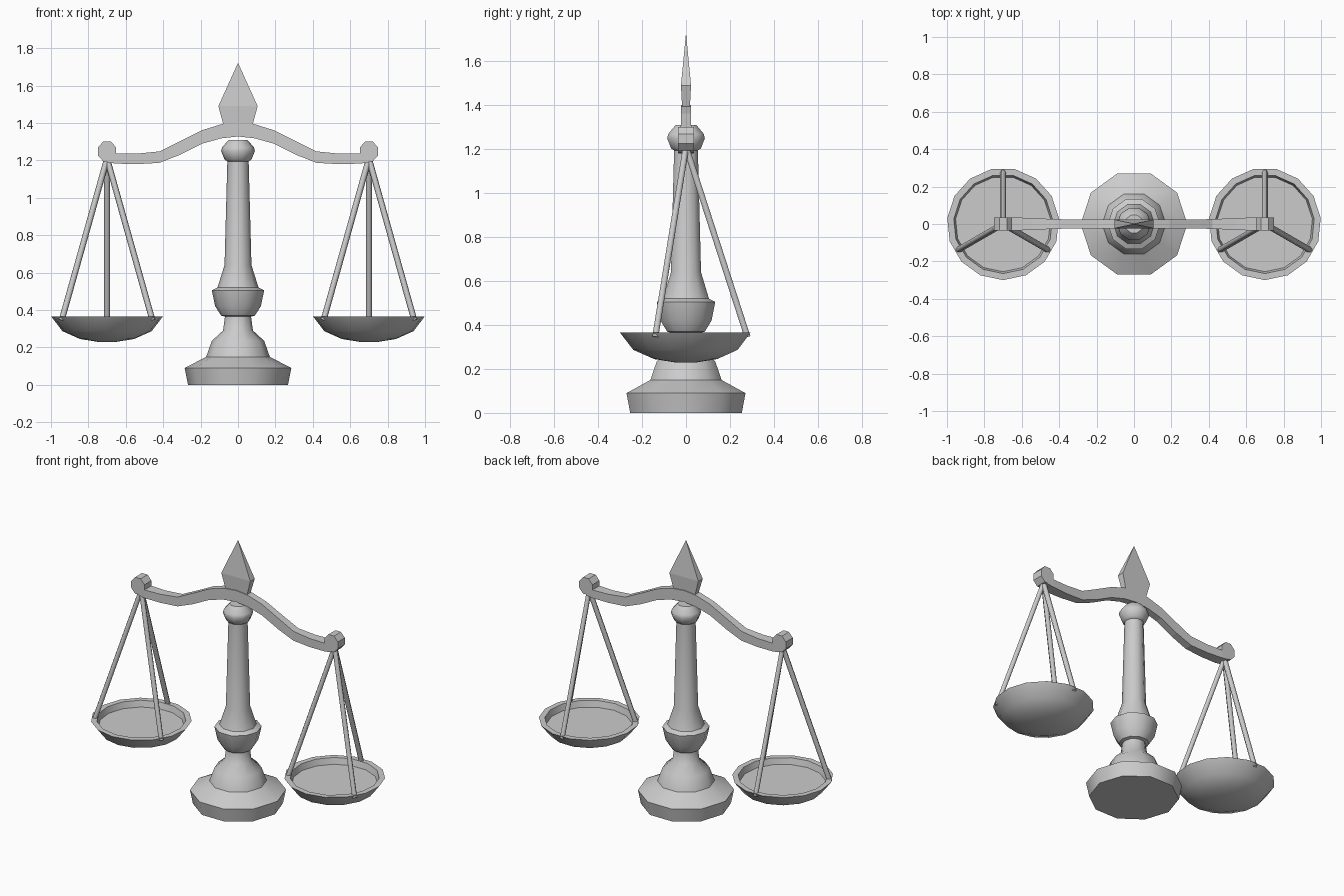
import bpy, bmesh, math
from mathutils import Vector

if "Cube" in bpy.data.objects:
    bpy.data.objects.remove(bpy.data.objects["Cube"])


def make(name, bm, angle=None):
    bmesh.ops.recalc_face_normals(bm, faces=bm.faces)
    me = bpy.data.meshes.new(name)
    bm.to_mesh(me)
    bm.free()
    ob = bpy.data.objects.new(name, me)
    bpy.context.collection.objects.link(ob)
    if angle:
        bpy.ops.object.select_all(action='DESELECT')
        ob.select_set(True)
        bpy.context.view_layer.objects.active = ob
        bpy.ops.object.shade_smooth_by_angle(angle=math.radians(angle))
    return ob


def loft(bm, rings):
    """Skin a list of equal-length point rings and cap both ends."""
    vs = [[bm.verts.new(p) for p in r] for r in rings]
    n = len(vs[0])
    for a, b in zip(vs, vs[1:]):
        for i in range(n):
            j = (i + 1) % n
            bm.faces.new((a[i], a[j], b[j], b[i]))
    bm.faces.new(vs[0][::-1])
    bm.faces.new(vs[-1])


def lathe(name, profile, sides, start, cx=0, angle=40):
    bm = bmesh.new()
    step = 2 * math.pi / sides
    loft(bm, [[(cx + r * math.cos(start + i * step), r * math.sin(start + i * step), z)
               for i in range(sides)] for r, z in profile])
    return make(name, bm, angle)


def rod(name, a, b, r, sides=6):
    a, b = Vector(a), Vector(b)
    q = (b - a).to_track_quat('Z', 'Y')
    ring = [q @ Vector((r * math.cos(t * math.tau / sides), r * math.sin(t * math.tau / sides), 0))
            for t in range(sides)]
    bm = bmesh.new()
    loft(bm, [[a + p for p in ring], [b + p for p in ring]])
    return make(name, bm, 61)


# Turned base and column
lathe("column", [(.267, 0), (.285, .09), (.17, .15), (.14, .235), (.08, .29), (.07, .365),
                 (.09, .37), (.122, .42), (.14, .505), (.11, .52), (.072, .64), (.057, 1.195),
                 (.072, 1.205), (.09, 1.25), (.085, 1.27), (.05, 1.31)], 10, 0)

# Curved beam: x, top z, bottom z, half depth
half = [(.09, 1.393, 1.318, .023), (.19, 1.362, 1.29, .023), (.31, 1.302, 1.23, .024),
        (.42, 1.248, 1.187, .026), (.54, 1.236, 1.18, .031), (.655, 1.236, 1.183, .036),
        (.70, 1.24, 1.19, .036)]
stations = [(-x, t, b, d) for x, t, b, d in reversed(half)] + [(0, 1.402, 1.328, .023)] + half
bm = bmesh.new()
loft(bm, [[(x, -d, b), (x, d, b), (x, d, t), (x, -d, t)] for x, t, b, d in stations])
make("beam", bm)

# Flat spearhead finial
bm = bmesh.new()
loft(bm, [[(-x, -y, z), (x, -y, z), (x, y, z), (-x, y, z)]
          for x, y, z in [(.075, .017, 1.38), (.105, .023, 1.49), (.001, .001, 1.72)]])
make("finial", bm)

for side, s in (("left", -1), ("right", 1)):
    cx = .7 * s
    # Scroll at the beam end
    bm = bmesh.new()
    loft(bm, [[(cx + .052 * math.cos((i + .5) * math.tau / 8), y,
                1.248 + .058 * math.sin((i + .5) * math.tau / 8)) for i in range(8)]
              for y in (-.036, .036)])
    make(side + "_scroll", bm)

    # Dished pan with a rim
    lathe(side + "_pan", [(.05, .23), (.145, .245), (.24, .287), (.3, .365), (.265, .365),
                          (.255, .325)], 15, -math.pi / 2, cx, 30)

    # Three hanger rods
    for k in range(3):
        t = math.radians(90 + 120 * k)
        rod(f"{side}_hanger_{k + 1}", (cx, 0, 1.21),
            (cx + .28 * math.cos(t), .28 * math.sin(t), .345), .016)
